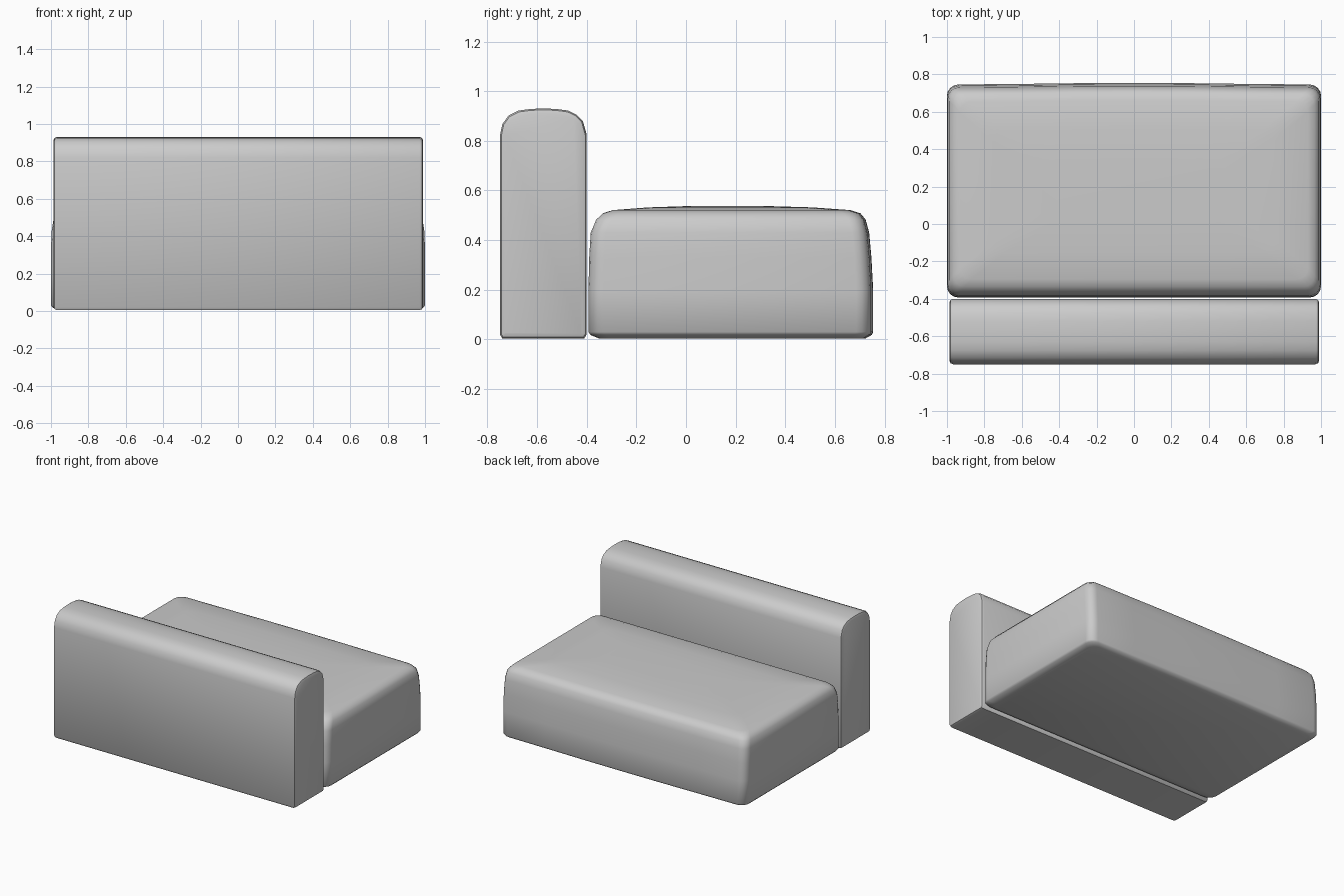
import bpy, bmesh, math

if "Cube" in bpy.data.objects:
    bpy.data.objects.remove(bpy.data.objects["Cube"])


def finish(bm, name, angle):
    bmesh.ops.recalc_face_normals(bm, faces=bm.faces)
    mesh = bpy.data.meshes.new(name)
    bm.to_mesh(mesh)
    bm.free()
    ob = bpy.data.objects.new(name, mesh)
    bpy.context.collection.objects.link(ob)
    bpy.ops.object.select_all(action='DESELECT')
    bpy.context.view_layer.objects.active = ob
    ob.select_set(True)
    bpy.ops.object.shade_smooth_by_angle(angle=math.radians(angle))
    return ob


def ring(bm, hx, y0, y1, z, r=0.06, bulge=0.012, steps=4):
    """Rounded rectangle whose rear (+y) side bows out slightly."""
    pts = []
    corners = [(hx - r, y1 - r, 0), (-hx + r, y1 - r, 90),
               (-hx + r, y0 + r, 180), (hx - r, y0 + r, 270)]
    for i, (cx, cy, start) in enumerate(corners):
        for k in range(steps + 1):
            a = math.radians(start + 90 * k / steps)
            pts.append((cx + r * math.cos(a), cy + r * math.sin(a)))
        if i == 0:
            for k in range(1, 6):
                t = 1 - k / 3
                pts.append((cx * t, y1 + bulge * (1 - t * t) - 0.004))
    return [bm.verts.new((x, y, z)) for x, y in pts]


# Backrest: rounded profile extruded across the width, softened ends
profile = [(-0.74, 0.004), (-0.75, 0.02), (-0.75, 0.82), (-0.74, 0.867),
           (-0.715, 0.902), (-0.675, 0.922), (-0.63, 0.928), (-0.575, 0.931),
           (-0.52, 0.928), (-0.475, 0.922), (-0.44, 0.905), (-0.415, 0.878),
           (-0.40, 0.825), (-0.40, 0.02), (-0.41, 0.004)]
bm = bmesh.new()
end = bm.faces.new([bm.verts.new((-0.987, y, z)) for y, z in profile])
out = bmesh.ops.extrude_face_region(bm, geom=[end], use_keep_orig=True)
bmesh.ops.translate(bm, vec=(1.977, 0, 0),
                    verts=[v for v in out['geom'] if isinstance(v, bmesh.types.BMVert)])
rim = [e for e in bm.edges if abs(e.verts[0].co.x - e.verts[1].co.x) < 1e-5]
bmesh.ops.bevel(bm, geom=rim, offset=0.02, segments=2, profile=0.5,
                affect='EDGES', clamp_overlap=True)
finish(bm, "backrest", 40)

# Seat: stacked rounded rectangles with a gently crowned top
rows = [(0.955, -0.35, 0.715, 0.004), (0.99, -0.385, 0.74, 0.018),
        (1.0, -0.393, 0.746, 0.03), (1.0, -0.393, 0.746, 0.2),
        (1.0, -0.39, 0.739, 0.33), (0.996, -0.384, 0.73, 0.43),
        (0.988, -0.362, 0.716, 0.482), (0.965, -0.335, 0.695, 0.508),
        (0.93, -0.295, 0.655, 0.521), (0.75, -0.15, 0.5, 0.532),
        (0.5, 0.0, 0.33, 0.537)]
bm = bmesh.new()
rings = [ring(bm, *row) for row in rows]
for a, b in zip(rings, rings[1:]):
    for i in range(len(a)):
        j = (i + 1) % len(a)
        bm.faces.new((a[i], a[j], b[j], b[i]))
bm.faces.new(rings[0])
bm.faces.new(rings[-1])
finish(bm, "seat", 50)
